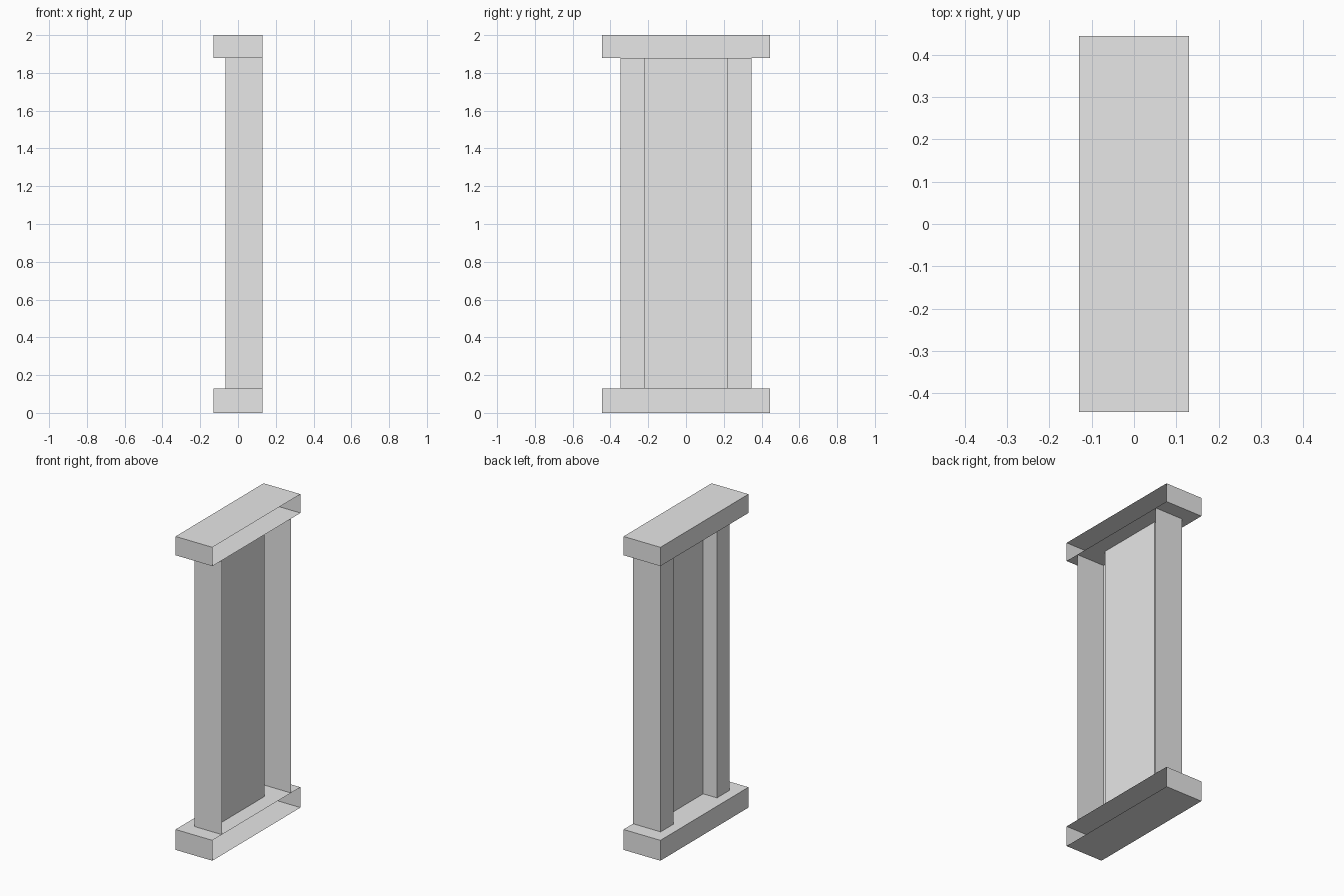
import bpy
import bmesh

cube = bpy.data.objects.get("Cube")
if cube:
    bpy.data.objects.remove(cube, do_unlink=True)

HALF_X, HALF_Y = 0.13, 0.444
BASE_TOP, CAP_BOTTOM, HEIGHT = 0.13, 1.88, 2.0

grey = bpy.data.materials.new("light grey")
grey.use_nodes = True
grey.diffuse_color = (0.8, 0.8, 0.8, 1)
grey.node_tree.nodes["Principled BSDF"].inputs["Base Color"].default_value = (0.8, 0.8, 0.8, 1)


def add_object(name, bm):
    mesh = bpy.data.meshes.new(name)
    bm.to_mesh(mesh)
    bm.free()
    mesh.materials.append(grey)
    obj = bpy.data.objects.new(name, mesh)
    bpy.context.collection.objects.link(obj)
    return obj


def open_slab(name, z0, z1):
    """Hollow block whose wall-side (+x) face is left open."""
    bm = bmesh.new()
    bmesh.ops.create_cube(bm, size=1)
    for v in bm.verts:
        v.co.x *= 2 * HALF_X
        v.co.y *= 2 * HALF_Y
        v.co.z = z0 if v.co.z < 0 else z1
    back = [f for f in bm.faces if f.normal.x > 0.9]
    bmesh.ops.delete(bm, geom=back, context='FACES_ONLY')
    return add_object(name, bm)


def sheet(name, profile, z0, z1):
    """Extrude an open (x, y) profile upwards into thin walls."""
    bm = bmesh.new()
    verts = [bm.verts.new((x, y, z0)) for x, y in profile]
    edges = [bm.edges.new(pair) for pair in zip(verts, verts[1:])]
    walls = bmesh.ops.extrude_edge_only(bm, edges=edges)["geom"]
    for v in walls:
        if isinstance(v, bmesh.types.BMVert):
            v.co.z = z1
    # Walls on the far side face outwards, towards -x
    bm.normal_update()
    front = [f for f in bm.faces if abs(f.normal.x) > 0.9]
    if front[0].normal.x > 0:
        bmesh.ops.reverse_faces(bm, faces=bm.faces[:])
    return add_object(name, bm)


# Base and capital
open_slab("base", 0, BASE_TOP)
open_slab("capital", CAP_BOTTOM, HEIGHT)

# Two side pilasters with a recessed panel between, open towards the wall
FACE_X, PANEL_X = -0.065, 0.0325
OUTER, INNER = 0.348, 0.22
half = [(HALF_X, -OUTER), (FACE_X, -OUTER), (FACE_X, -INNER), (PANEL_X, -INNER)]
profile = half + [(x, -y) for x, y in reversed(half)]
sheet("recessed_shaft", profile, BASE_TOP, CAP_BOTTOM)
